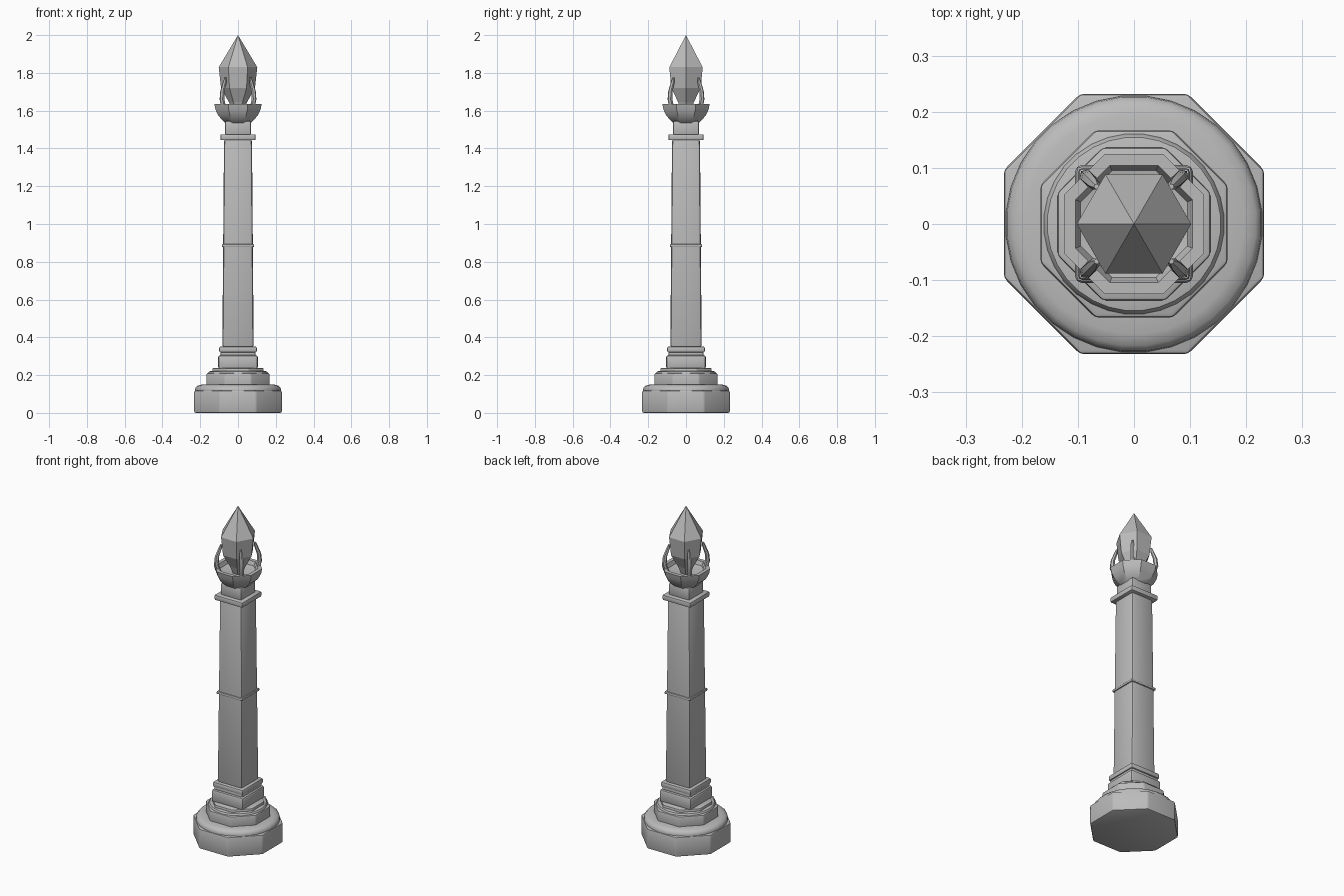
import bpy, bmesh, math
from mathutils import Vector

cube = bpy.data.objects.get("Cube")
if cube:
    bpy.data.objects.remove(cube, do_unlink=True)

stone = bpy.data.materials.new("grey_stone")
stone.use_nodes = True
GREY = (0.5, 0.5, 0.5, 1)
stone.diffuse_color = GREY
stone.node_tree.nodes["Principled BSDF"].inputs["Base Color"].default_value = GREY


def finish(bm, name, smooth):
    """Turn a bmesh into a named stone object."""
    bmesh.ops.recalc_face_normals(bm, faces=bm.faces)
    mesh = bpy.data.meshes.new(name)
    bm.to_mesh(mesh)
    bm.free()
    obj = bpy.data.objects.new(name, mesh)
    bpy.context.collection.objects.link(obj)
    mesh.materials.append(stone)
    if smooth:
        bpy.ops.object.select_all(action='DESELECT')
        obj.select_set(True)
        bpy.context.view_layer.objects.active = obj
        bpy.ops.object.shade_smooth_by_angle(angle=math.radians(smooth))
    return obj


def turned(name, profile, sides, bevel=0, smooth=0, flat_front=True):
    """Stack (half width, height) rings of a regular polygon, capped at both ends."""
    bm = bmesh.new()
    shift = 0.5 if flat_front else 0
    grow = 1 / math.cos(math.pi / sides) if flat_front else 1
    rings = []
    for half, z in profile:
        angles = [(i + shift) * math.tau / sides for i in range(sides)]
        rings.append([bm.verts.new((half * grow * math.cos(a), half * grow * math.sin(a), z))
                      for a in angles])
    for low, high in zip(rings, rings[1:]):
        for i in range(sides):
            j = (i + 1) % sides
            bm.faces.new((low[i], low[j], high[j], high[i]))
    bm.faces.new(rings[0][::-1])
    bm.faces.new(rings[-1])
    bmesh.ops.remove_doubles(bm, verts=bm.verts, dist=0.0002)
    if bevel:
        bmesh.ops.recalc_face_normals(bm, faces=bm.faces)
        sharp = [e for e in bm.edges if e.calc_face_angle(0) > math.radians(30)]
        bmesh.ops.bevel(bm, geom=sharp, offset=bevel, segments=2, profile=0.5, affect='EDGES')
    return finish(bm, name, smooth)


def block(name, half, bottom, top, bevel, sides=4, top_half=None):
    return turned(name, [(half, bottom), (top_half or half, top)], sides, bevel, 35)


# Stepped octagonal foot with rounded mouldings
block("base_plinth", 0.232, 0, 0.118, 0.008, sides=8)
turned("base_moulding", [(0.224, 0.1), (0.228, 0.118), (0.226, 0.132), (0.216, 0.143),
                         (0.195, 0.149), (0.15, 0.152)], 32, smooth=40)
block("upper_plinth", 0.167, 0.13, 0.21, 0.008, sides=8)
turned("upper_moulding", [(0.16, 0.195), (0.161, 0.209), (0.154, 0.219), (0.13, 0.224)],
       32, smooth=40)
block("foot_step", 0.136, 0.21, 0.237, 0.006, sides=8)

# Square shaft with its collars
block("shaft_block", 0.105, 0.232, 0.306, 0.012)
block("shaft_neck", 0.093, 0.3, 0.325, 0.006)
block("shaft_collar", 0.1, 0.32, 0.352, 0.009)
block("shaft", 0.083, 0.345, 1.45, 0.014, top_half=0.074)
block("shaft_band", 0.085, 0.878, 0.894, 0.005)
block("shaft_cap", 0.093, 1.444, 1.475, 0.006)
block("bowl_neck", 0.068, 1.47, 1.545, 0.008)

# Octagonal bowl with a hollow top
turned("bowl", [(0.05, 1.525), (0.07, 1.537), (0.104, 1.573), (0.119, 1.605), (0.125, 1.635),
                (0.104, 1.635), (0.095, 1.612), (0.04, 1.6)], 8, smooth=30)

# Six-sided crystal
turned("crystal", [(0.03, 1.6), (0.048, 1.645), (0.09, 1.72), (0.102, 1.83), (0, 2)], 6,
       flat_front=False)

# Four bent prongs: radius, height and half thickness along each one
prong_path = [(0.102, 1.6, 0.013), (0.12, 1.66, 0.013), (0.116, 1.705, 0.012),
              (0.1, 1.75, 0.01), (0.094, 1.775, 0.005)]
for k, label in enumerate(("back_left", "back_right", "front_right", "front_left")):
    angle = math.pi / 4 + k * math.pi / 2
    out = Vector((math.cos(angle), math.sin(angle), 0))
    side = Vector((-out.y, out.x, 0))
    bm = bmesh.new()
    rings = []
    for radius, z, t in prong_path:
        mid = out * radius + Vector((0, 0, z))
        rings.append([bm.verts.new(mid + out * t * math.cos(a) + side * t * math.sin(a))
                      for a in (i * math.tau / 6 for i in range(6))])
    for low, high in zip(rings, rings[1:]):
        for i in range(6):
            j = (i + 1) % 6
            bm.faces.new((low[i], low[j], high[j], high[i]))
    bm.faces.new(rings[0])
    bm.faces.new(rings[-1])
    finish(bm, "prong_" + label, 35)
